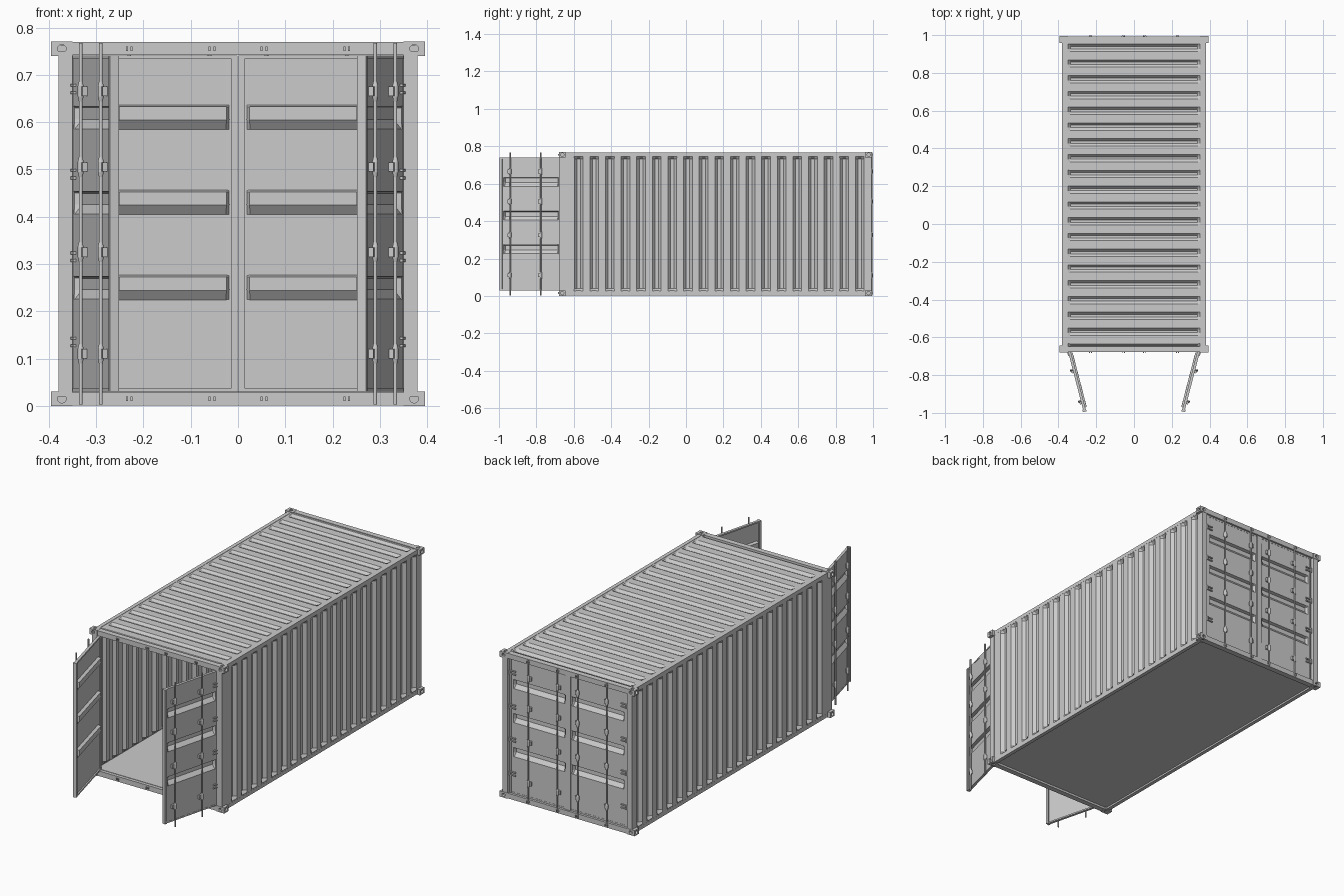
import bpy, bmesh, math
from mathutils import Matrix, Vector

if "Cube" in bpy.data.objects:
    bpy.data.objects.remove(bpy.data.objects["Cube"])

YC, HL = 0.1575, 0.8375          # body centre and half length
H, W = 0.77, 0.38                # height and half width


def emit(name, bm, mat=Matrix(), thick=0, smooth=False):
    mesh = bpy.data.meshes.new(name)
    bm.to_mesh(mesh)
    mesh.transform(mat)
    if mat.determinant() < 0:
        mesh.flip_normals()
    if smooth:
        mesh.shade_smooth()
        mesh.set_sharp_from_angle(angle=math.radians(40))
    ob = bpy.data.objects.new(name, mesh)
    bpy.context.collection.objects.link(ob)
    if thick:
        mod = ob.modifiers.new("thickness", 'SOLIDIFY')
        mod.thickness, mod.offset = thick, 0
    return ob


def box(bm, lo, hi):
    lo, hi = Vector(lo), Vector(hi)
    s = hi - lo
    m = Matrix.Translation((lo + hi) / 2) @ Matrix.Diagonal((s.x, s.y, s.z, 1))
    bmesh.ops.create_cube(bm, size=1, matrix=m)


def cyl(bm, c, r, length, axis='Z', seg=12, r2=None):
    rot = {'Z': Matrix(), 'X': Matrix.Rotation(math.pi / 2, 4, 'Y'),
           'Y': Matrix.Rotation(math.pi / 2, 4, 'X')}[axis]
    bmesh.ops.create_cone(bm, cap_ends=True, segments=seg, radius1=r,
                          radius2=r if r2 is None else r2, depth=length,
                          matrix=Matrix.Translation(c) @ rot)


def pressed_sheet(along, across, grooves, ends, depth, place):
    """Sheet with pressed grooves. grooves = (start, floor start, floor end, end) tuples."""
    a0, a1 = along
    c0, c1 = across
    e, t = ends
    us = [(a0, 0)] + [(v, k in (1, 2)) for g in grooves for k, v in enumerate(g)] + [(a1, 0)]
    vs = [(c0, 0), (c0 + e, 0), (c0 + e + t, 1), (c1 - e - t, 1), (c1 - e, 0), (c1, 0)]
    bm = bmesh.new()
    rows = [[bm.verts.new(place(u, v, depth if du and dv else 0)) for v, dv in vs] for u, du in us]
    for r, s in zip(rows, rows[1:]):
        for i in range(len(vs) - 1):
            bm.faces.new((r[i], r[i + 1], s[i + 1], s[i]))
    bmesh.ops.recalc_face_normals(bm, faces=bm.faces)
    return bm


# corrugated side walls
P = 0.0835
side_g = [(y, y + .014, y + .034, y + .048) for y in (-.598 + P * k for k in range(19))]
bm = pressed_sheet((-.66, .975), (.015, .757), side_g, (.012, .012), .016,
                   lambda u, v, d: (W - .0025 - d, u, v))
for s in (1, -1):
    emit("side_wall", bm, Matrix.Diagonal((s, 1, 1, 1)), thick=.004)

# corrugated roof
roof_g = [(y - .04, y - .026, y - .012, y) for y in (.953 - P * k for k in range(19, -1, -1))]
bm = pressed_sheet((-.676, .985), (-.375, .375), roof_g, (.025, .012), .013,
                   lambda u, v, d: (v, u, .7635 - d))
emit("roof", bm, thick=.004)

# floor
bm = bmesh.new()
box(bm, (-.365, -.66, .012), (.365, .975, .03))
emit("floor", bm)

# side rails and corner posts, mirrored about the centre
C = Matrix.Translation((0, YC, H / 2))
for sx in (1, -1):
    for sz in (1, -1):
        bm = bmesh.new()
        box(bm, (.36, -HL + .02, .363), (W, HL - .02, .382))
        emit("side_rail", bm, C @ Matrix.Diagonal((sx, 1, sz, 1)))
    for sy in (1, -1):
        bm = bmesh.new()
        box(bm, (.35, HL - .033, -.365), (W, HL - .002, .365))
        emit("corner_post", bm, C @ Matrix.Diagonal((sx, sy, 1, 1)))

# headers and sills with rod keepers
for sy in (1, -1):
    for sz in (1, -1):
        m = C @ Matrix.Diagonal((1, sy, sz, 1))
        bm = bmesh.new()
        box(bm, (-.355, HL - .032, .357), (.355, HL - .003, .384))
        emit("header" if sz > 0 else "sill", bm, m)
        bm = bmesh.new()
        for x in (-.23, -.055, .055, .23):
            for dx in (-.005, .005):
                box(bm, (x + dx - .002, HL - .006, .365), (x + dx + .002, HL + .004, .375))
        emit("rod_keepers", bm, m)

# corner castings with round holes on the three outer faces
bm = bmesh.new()
box(bm, (.35, HL - .037, .355), (.395, HL, .385))
block = emit("casting_block", bm)
bm = bmesh.new()
cyl(bm, (.3725, HL, .37), .009, .024, 'Y', 20)
cyl(bm, (.395, HL - .018, .37), .009, .024, 'X', 20)
cyl(bm, (.3725, HL - .018, .385), .009, .010, 'Z', 20)
cutter = emit("hole_cutter", bm)
cutter.hide_render = True
mod = block.modifiers.new("holes", 'BOOLEAN')
mod.object, mod.operation, mod.solver = cutter, 'DIFFERENCE', 'EXACT'
dg = bpy.context.evaluated_depsgraph_get()
casting = bmesh.new()
casting.from_mesh(block.evaluated_get(dg).to_mesh())
bpy.data.objects.remove(block)
bpy.data.objects.remove(cutter)
for sx in (1, -1):
    for sy in (1, -1):
        for sz in (1, -1):
            emit("corner_casting", casting, C @ Matrix.Diagonal((sx, sy, sz, 1)), smooth=True)

# door parts in hinge space: x = distance from hinge, y = outward, z = up
DW = 0.345
door_g = [(z, z + .02, z + .046, z + .05) for z in (.225, .405, .585)]
panel = pressed_sheet((.03, .741), (.003, DW - .003), door_g, (.017, .006), .016,
                      lambda u, v, d: (v, .004 - d, u))

edges = bmesh.new()
box(edges, (DW - .014, -.008, .03), (DW - .001, .012, .741))
box(edges, (.001, -.006, .03), (.010, .009, .741))
box(edges, (.001, -.006, .03), (DW - .002, .008, .038))
box(edges, (.001, -.006, .733), (DW - .002, .008, .741))

rods = bmesh.new()
guides = bmesh.new()
for u in (.115, .285):
    cyl(rods, (u, .017, H / 2), .004, .764)
    for z in (.665, .505, .325, .11):
        cyl(guides, (u, .017, z), .0065, .022)
        cyl(guides, (u, .017, z + .016), .0065, .010, r2=.004)
        cyl(guides, (u, .017, z - .016), .004, .010, r2=.0065)
        box(guides, (u - .004, .004, z - .010), (u + .016, .017, z + .010))

hinges = bmesh.new()
for z in (.67, .49, .315, .135):
    for dz in (-.008, .008):
        box(hinges, (.002, .004, z + dz - .003), (.036, .013, z + dz + .003))
    cyl(hinges, (.003, .010, z), .005, .024)

# two closed rear doors and two doors swung open at the front
a = math.radians(14.5)
for label, ud, vd, y in (("rear", (-1, 0), (0, 1), .975),
                         ("front", (-math.sin(a), -math.cos(a)), (math.cos(a), -math.sin(a)), -.66)):
    base = Matrix(((ud[0], vd[0], 0, DW), (ud[1], vd[1], 0, y), (0, 0, 1, 0), (0, 0, 0, 1)))
    for sx in (1, -1):
        m = Matrix.Diagonal((sx, 1, 1, 1)) @ base
        emit(label + "_door_panel", panel, m, thick=.006)
        emit(label + "_door_edges", edges, m)
        emit(label + "_door_rods", rods, m, smooth=True)
        emit(label + "_door_rod_guides", guides, m, smooth=True)
        emit(label + "_door_hinges", hinges, m, smooth=True)
